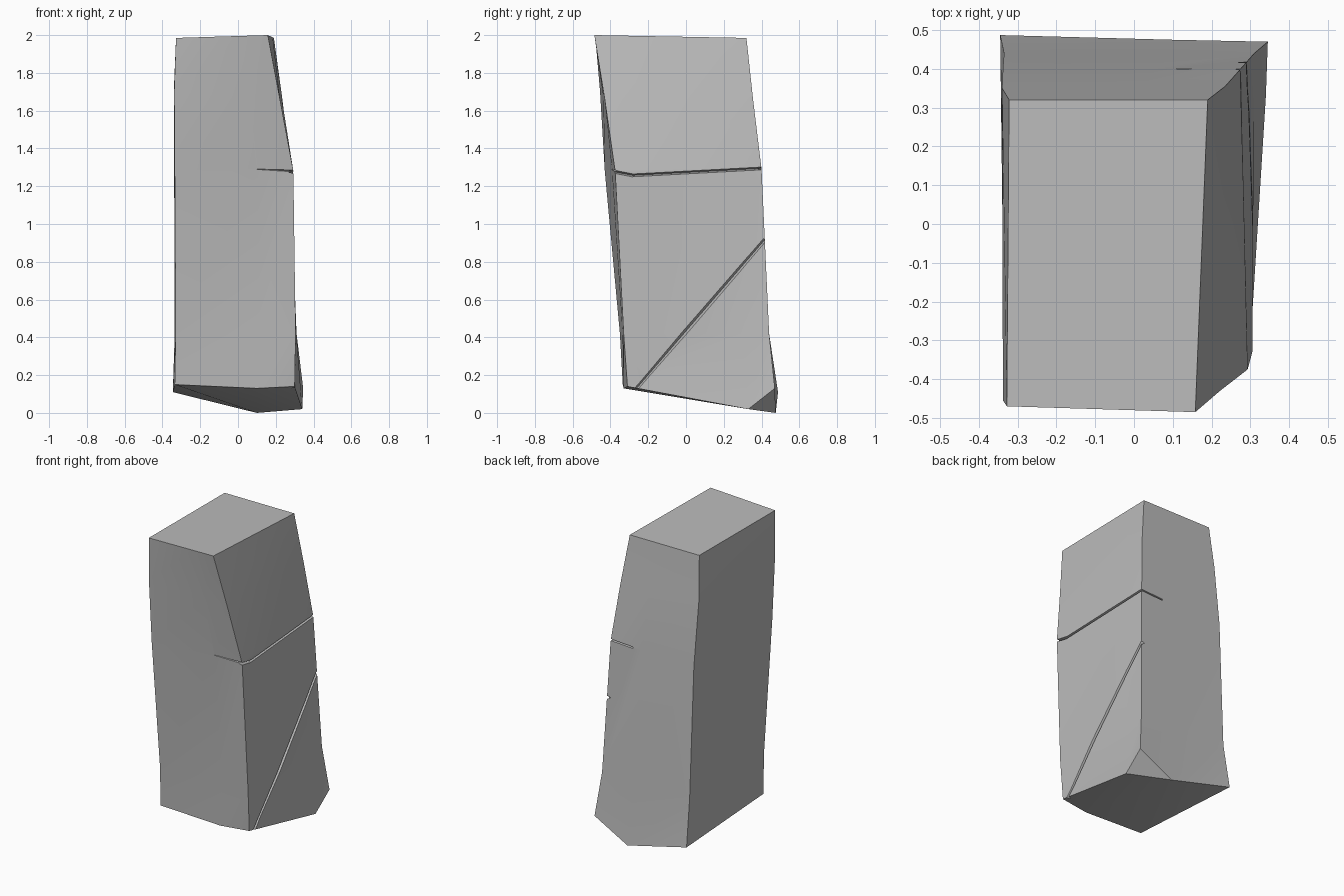
import bpy, bmesh, math
from mathutils import Vector

if "Cube" in bpy.data.objects:
    bpy.data.objects.remove(bpy.data.objects["Cube"], do_unlink=True)

stone = bpy.data.materials.new("stone_grey")
stone.use_nodes = True
grey = (0.5, 0.5, 0.5, 1)
stone.diffuse_color = grey
stone.node_tree.nodes["Principled BSDF"].inputs["Base Color"].default_value = grey


def make_object(name, bm):
    bmesh.ops.recalc_face_normals(bm, faces=bm.faces)
    mesh = bpy.data.meshes.new(name)
    bm.to_mesh(mesh)
    bm.free()
    mesh.materials.append(stone)
    ob = bpy.data.objects.new(name, mesh)
    bpy.context.collection.objects.link(ob)
    return ob


def ring(front_left, front_right, back_right, back_left):
    """Four corners plus in-between points on the front, right and back."""
    a, b, c, d = map(Vector, (front_left, front_right, back_right, back_left))
    return [a, a.lerp(b, 0.7), b, b.lerp(c, 0.82), c, c.lerp(d, 0.37), d]


# Leaning slab: uneven foot, then rings up to the narrower top
foot = [Vector(p) for p in (
    (-0.335, -0.335, 0.15), (0.1, -0.33, 0.13), (0.3, -0.31, 0.14),
    (0.34, 0.33, 0.02), (0.345, 0.47, 0.13), (0.1, 0.475, 0), (-0.345, 0.487, 0.11))]
rings = [
    foot,
    ring((-0.33, -0.35, 0.42), (0.305, -0.33, 0.42), (0.31, 0.44, 0.42), (-0.335, 0.44, 0.42)),
    ring((-0.335, -0.43, 1.28), (0.293, -0.375, 1.28), (0.275, 0.4, 1.29), (-0.338, 0.4, 1.28)),
    ring((-0.338, -0.455, 1.7), (0.222, -0.43, 1.66), (0.235, 0.355, 1.66), (-0.34, 0.35, 1.7)),
    ring((-0.328, -0.47, 1.985), (0.158, -0.485, 2), (0.19, 0.32, 1.985), (-0.322, 0.32, 1.985)),
]
bm = bmesh.new()
loops = [[bm.verts.new(p) for p in r] for r in rings]
count = len(foot)
for low, high in zip(loops, loops[1:]):
    for i in range(count):
        j = (i + 1) % count
        bm.faces.new((low[i], low[j], high[j]))
        bm.faces.new((low[i], high[j], high[i]))
bm.faces.new(loops[-1])

# Underside with a clipped back corner
fl, fm, fr, side, corner, back, bl = loops[0]
for tri in ((side, corner, back), (fm, fr, side), (fm, side, back), (fl, fm, back), (fl, back, bl)):
    bm.faces.new(tri)
slab = make_object("stone_slab", bm)


def crack(name, start, end, inward, width):
    """Cut a thin V-shaped groove along a line on the surface."""
    start, end, inward = map(Vector, (start, end, inward))
    across = (end - start).cross(inward).normalized() * width / 2
    bm = bmesh.new()
    ends = []
    for p in (start, end):
        outer = p - inward
        ends.append([bm.verts.new(q) for q in (outer + across * 2, outer - across * 2, p + inward)])
    for e in ends:
        bm.faces.new(e)
    for i in range(3):
        j = (i + 1) % 3
        bm.faces.new((ends[0][i], ends[0][j], ends[1][j], ends[1][i]))
    cutter = make_object(name, bm)
    cutter.hide_render = True
    cutter.hide_set(True)
    mod = slab.modifiers.new(name, 'BOOLEAN')
    mod.operation = 'DIFFERENCE'
    mod.solver = 'EXACT'
    mod.object = cutter


# Level crack around the right side, and a slanted one below it
inward = (-0.025, 0, 0)
crack("level_crack_cutter", (0.29, -0.29, 1.257), (0.272, 0.45, 1.297), inward, 0.014)
crack("front_corner_crack_cutter", (0.291, -0.45, 1.29), (0.288, -0.28, 1.257), inward, 0.014)
crack("front_crack_cutter", (0.1, -0.405, 1.29), (0.31, -0.373, 1.28), (0, 0.015, 0), 0.01)
crack("back_crack_cutter", (0.11, 0.4, 1.285), (0.29, 0.4, 1.295), (0, -0.02, 0), 0.01)
crack("slanted_crack_cutter", (0.304, -0.27, 0.12), (0.289, 0.42, 0.92), inward, 0.018)

# Bake the cuts and keep only real edges sharp
bpy.context.view_layer.update()
baked = bpy.data.meshes.new_from_object(slab.evaluated_get(bpy.context.evaluated_depsgraph_get()))
slab.modifiers.clear()
slab.data = baked
for ob in [o for o in bpy.data.objects if o.name.endswith("_cutter")]:
    bpy.data.objects.remove(ob, do_unlink=True)
bpy.ops.object.select_all(action='DESELECT')
slab.select_set(True)
bpy.context.view_layer.objects.active = slab
bpy.ops.object.shade_smooth_by_angle(angle=math.radians(25))
